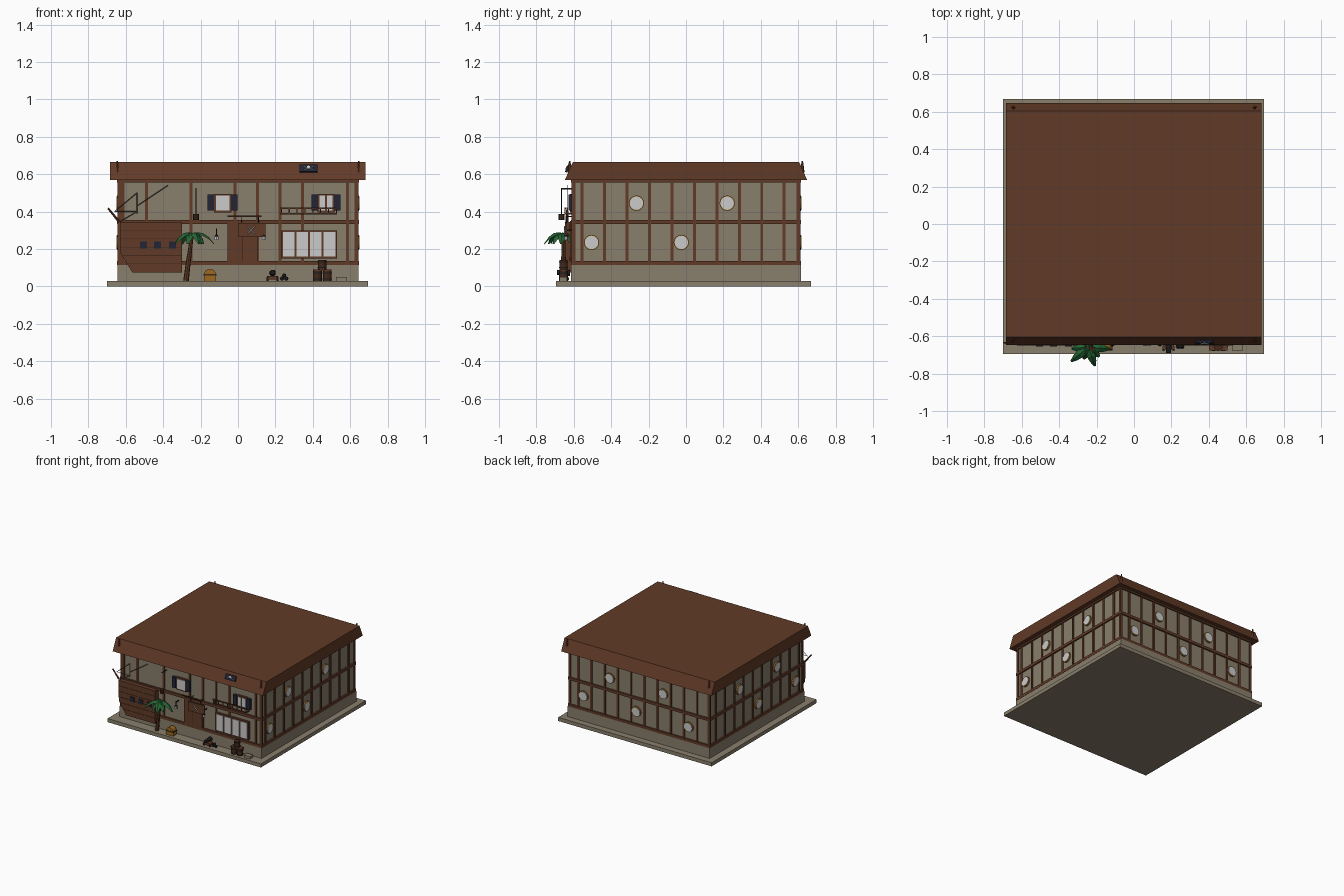
import bpy, bmesh, math
from mathutils import Matrix, Vector

cube = bpy.data.objects.get("Cube")
if cube:
    bpy.data.objects.remove(cube)


def material(name, r, g, b):
    m = bpy.data.materials.new(name)
    m.use_nodes = True
    m.diffuse_color = (r, g, b, 1)
    m.node_tree.nodes["Principled BSDF"].inputs["Base Color"].default_value = (r, g, b, 1)
    return m


WOOD = material("brown wood", .12, .043, .02)
DARKWOOD = material("dark wood", .055, .022, .012)
STONE = material("beige plaster", .25, .21, .15)
PANE = material("pale glass", .6, .6, .6)
NAVY = material("navy paint", .016, .018, .035)
GREEN = material("palm green", .018, .13, .035)
GOLD = material("gold", .32, .14, .015)
IRON = material("black iron", .012, .011, .011)


def add(name, bm, mat, matrix=Matrix()):
    bmesh.ops.recalc_face_normals(bm, faces=bm.faces)
    mesh = bpy.data.meshes.new(name)
    bm.to_mesh(mesh)
    bm.free()
    mesh.materials.append(mat)
    ob = bpy.data.objects.new(name, mesh)
    bpy.context.collection.objects.link(ob)
    ob.matrix_world = matrix
    return ob


def box(name, x0, x1, y0, y1, z0, z1, mat, matrix=Matrix()):
    bm = bmesh.new()
    bmesh.ops.create_cube(bm, size=1)
    for v in bm.verts:
        v.co = ((x0 + x1) / 2 + v.co.x * (x1 - x0), (y0 + y1) / 2 + v.co.y * (y1 - y0),
                (z0 + z1) / 2 + v.co.z * (z1 - z0))
    return add(name, bm, mat, matrix)


def rod(name, a, b, r, mat, r2=None, sides=8, matrix=Matrix()):
    a, b = Vector(a), Vector(b)
    bm = bmesh.new()
    bmesh.ops.create_cone(bm, cap_ends=True, segments=sides, radius1=r,
                          radius2=r if r2 is None else r2, depth=(b - a).length)
    turn = (b - a).to_track_quat('Z', 'Y').to_matrix().to_4x4()
    bmesh.ops.transform(bm, matrix=Matrix.Translation((a + b) / 2) @ turn, verts=bm.verts)
    return add(name, bm, mat, matrix)


def ball(name, x, y, z, r, mat):
    bm = bmesh.new()
    bmesh.ops.create_uvsphere(bm, u_segments=12, v_segments=8, radius=r)
    return add(name, bm, mat, Matrix.Translation((x, y, z)))


def plate(name, points, y0, y1, mat):
    bm = bmesh.new()
    face = bm.faces.new([bm.verts.new((x, y0, z)) for x, z in points])
    grown = bmesh.ops.extrude_face_region(bm, geom=[face])["geom"]
    bmesh.ops.translate(bm, vec=(0, y1 - y0, 0),
                        verts=[g for g in grown if isinstance(g, bmesh.types.BMVert)])
    return add(name, bm, mat)


# Ground slab, plinth and walls
box("ground_slab", -.70, .695, -.695, .667, 0, .03, STONE)
box("plinth", -.645, .645, -.615, .615, .03, .115, STONE)
box("walls", -.635, .635, -.603, .603, .115, .60, STONE)

# Roof with sloping front and back
bm = bmesh.new()
section = [(-.648, .568), (.648, .568), (.605, .664), (-.605, .664)]
end = bm.faces.new([bm.verts.new((-.685, y, z)) for y, z in section])
grown = bmesh.ops.extrude_face_region(bm, geom=[end])["geom"]
bmesh.ops.translate(bm, vec=(1.366, 0, 0), verts=[g for g in grown if isinstance(g, bmesh.types.BMVert)])
add("roof", bm, WOOD)
for sx in (-1, 1):
    for sy in (-1, 1):
        rod("roof_corner_hook", (sx * .645, sy * .622, .61), (sx * .645, sy * .622, .67), .012, WOOD, .004, 6)

# Timber framing, each wall drawn facing front and then turned
grid = [-.555 + .12 * i for i in range(10)]
front_grid = [-.615, -.49, -.25, -.015, .105, .225, .345, .585]
turns = {"front": 0, "right": 90, "back": 180, "left": 270}
for side, deg in turns.items():
    turn = Matrix.Rotation(math.radians(deg), 4, 'Z')
    wide = side in ("front", "back")
    half, out = (.64, .603) if wide else (.608, .635)
    for z, h in ((.125, .011), (.345, .011), (.563, .008)):
        box(side + "_rail", -half - .003, half + .003, -out - .012, -out, z - h, z + h, WOOD, turn)
    posts = front_grid if side == "front" else [-p if side == "left" else p for p in grid]
    for u in posts + [-half + .008, half - .008]:
        box(side + "_post", u - .008, u + .008, -out - .008, -out, .115, .57, WOOD, turn)
    # Round portholes alternate between the two floors
    if side != "front":
        spots = [(-.505, .235), (-.265, .445), (-.025, .235), (.22, .445)]
        if side == "back":
            spots.append((.45, .235))
        for u, z in spots:
            u = -u if side == "left" else u
            rod(side + "_porthole_rim", (u, -out, z), (u, -out - .011, z), .041, GOLD, sides=16, matrix=turn)
            rod(side + "_porthole_pane", (u, -out - .01, z), (u, -out - .014, z), .036, PANE,
                sides=16, matrix=turn)


# Front windows
def window(name, x0, x1, z0, z1, panes):
    box(name + "_frame", x0, x1, -.62, -.6, z0, z1, WOOD)
    step = (x1 - x0 - .01) / panes
    for i in range(panes):
        a = x0 + .005 + i * step
        box(name + "_pane", a + .005, a + step - .005, -.624, -.61, z0 + .01, z1 - .01, PANE)


window("upper_right_window", -.128, -.036, .395, .495, 1)
window("upper_left_window", .425, .515, .395, .495, 2)
window("shop_window", .23, .53, .15, .30, 4)
for x in (-.145, -.02, .41, .53):
    box("shutter", x - .017, x + .017, -.628, -.603, .405, .492, NAVY)

# Balcony rail over the shop window
for z in (.387, .418):
    box("balcony_rail", .225, .53, -.65, -.642, z - .004, z + .004, WOOD)
for i in range(8):
    x = .232 + i * .042
    box("balcony_baluster", x - .003, x + .003, -.649, -.643, .385, .42, WOOD)
for x in (.23, .525):
    box("balcony_bracket", x - .004, x + .004, -.65, -.6, .383, .391, WOOD)

# Door with hanging sign and crossed swords
box("door", -.055, .105, -.62, -.6, .13, .35, WOOD)
box("door_gap", .022, .026, -.622, -.61, .135, .335, DARKWOOD)
box("sign_beam", -.055, .125, -.645, -.637, .37, .378, DARKWOOD)
for x in (.02, .11):
    rod("sign_chain", (x, -.641, .34), (x, -.641, .375), .002, IRON, sides=4)
    rod("sign_bracket", (x, -.6, .374), (x, -.645, .374), .003, DARKWOOD, sides=4)
box("sign_board", 0, .147, -.648, -.636, .265, .34, WOOD)
for s in (-1, 1):
    rod("crossed_sword", (.07 - s * .02, -.65, .28), (.07 + s * .02, -.65, .322), .003, PANE, sides=4)

# Wall lamps
for x in (-.115, .138):
    box("lamp_arm", x - .003, x + .003, -.645, -.6, .297, .303, IRON)
    rod("lamp_rod", (x, -.642, .27), (x, -.642, .31), .003, IRON, sides=6)
    rod("lamp_glass", (x, -.642, .247), (x, -.642, .268), .011, PANE, sides=6)
    rod("lamp_cap", (x, -.642, .268), (x, -.642, .278), .013, IRON, .004, 6)

# Hanging lantern on a rope
rod("lantern_arm", (-.225, -.6, .522), (-.225, -.668, .522), .004, DARKWOOD, sides=6)
rod("lantern_rope", (-.225, -.665, .385), (-.225, -.665, .522), .002, IRON, sides=4)
rod("lantern", (-.225, -.665, .355), (-.225, -.665, .387), .016, DARKWOOD)

# Half ship against the wall
plate("ship_hull", [(-.632, .345), (-.63, .18), (-.565, .075), (-.30, .075), (-.30, .345)], -.60, -.648, WOOD)
for i in range(1, 6):
    z = .075 + i * .045
    x0 = -.625 if z > .19 else -.565 - (z - .075) * .55
    box("hull_seam", x0, -.302, -.65, -.64, z - .0015, z + .0015, DARKWOOD)
for x in (-.505, -.43, -.35):
    box("gun_port", x - .018, x + .018, -.654, -.64, .203, .24, NAVY)
rod("bowsprit", (-.635, -.635, .345), (-.695, -.635, .418), .007, WOOD, .005)
rigging = [((-.66, .40), (-.54, .40)), ((-.54, .39), (-.54, .50)), ((-.66, .40), (-.54, .50)),
           ((-.54, .43), (-.375, .54)), ((-.63, .347), (-.54, .40))]
for (xa, za), (xb, zb) in rigging:
    rod("rigging", (xa, -.632, za), (xb, -.632, zb), .0022, STONE, sides=4)

# Palm tree with folded, drooping fronds
rod("palm_trunk", (-.278, -.655, .03), (-.262, -.655, .16), .015, WOOD, .012)
rod("palm_trunk_top", (-.262, -.655, .155), (-.245, -.655, .28), .012, WOOD, .009)
fronds = [(220, .12), (290, .108), (355, .118), (185, .09), (140, .07), (40, .065), (250, .07), (320, .08)]
for deg, length in fronds:
    a = math.radians(deg)
    along, across = Vector((math.cos(a), math.sin(a), 0)), Vector((-math.sin(a), math.cos(a), 0))
    bm = bmesh.new()
    rows = []
    for i in range(5):
        t = i / 4
        spine = Vector((-.245, -.658, .278)) + along * length * t + Vector((0, 0, .075 * t - .125 * t * t))
        w = .003 + .02 * math.sin(math.pi * min(1, t * .85 + .12))
        drop = Vector((0, 0, -w * .6))
        rows.append([bm.verts.new(p) for p in (spine + across * w + drop, spine, spine - across * w + drop)])
    for lower, upper in zip(rows, rows[1:]):
        for j in (0, 1):
            bm.faces.new((lower[j], lower[j + 1], upper[j + 1], upper[j]))
    add("palm_frond", bm, GREEN)

# Domed treasure chest
rod("chest_body", (-.15, -.63, .062), (-.15, -.672, .062), .032, GOLD, sides=16)
box("chest_base", -.182, -.118, -.672, -.63, .03, .062, GOLD)
box("chest_band", -.184, -.116, -.675, -.628, .058, .066, DARKWOOD)

# Cannon on its carriage, with spare shot
box("cannon_carriage", .155, .215, -.67, -.63, .036, .056, WOOD)
rod("cannon_barrel", (.185, -.62, .072), (.185, -.69, .075), .017, IRON, .013, 12)
for x in (.158, .212):
    for y in (-.665, -.635):
        rod("carriage_wheel", (x - .005, y, .04), (x + .005, y, .04), .011, DARKWOOD)
for x, z in ((.235, .042), (.258, .042), (.247, .058)):
    ball("cannon_shot", x, -.655, z, .011, IRON)


# Stacked barrels and a crate
def barrel(x, z0, h, r):
    bm = bmesh.new()
    bmesh.ops.create_cone(bm, cap_ends=True, segments=12, radius1=r, radius2=r, depth=h)
    add("barrel", bm, DARKWOOD, Matrix.Translation((x, -.655, z0 + h / 2)))
    for t in (.2, .8):
        z = z0 + h * t
        rod("barrel_hoop", (x, -.655, z - .003), (x, -.655, z + .003), r + .002, IRON, sides=12)


barrel(.425, .03, .052, .023)
barrel(.477, .03, .052, .023)
barrel(.45, .09, .05, .022)
box("barrel_board", .402, .50, -.675, -.635, .082, .09, WOOD)
box("crate", .525, .582, -.675, -.635, .03, .05, STONE)

# Flag with bones on the sloping roof front
lean = Matrix.Translation((.377, -.631, .629)) @ Matrix.Rotation(-math.atan2(.043, .096), 4, 'X')
box("flag", -.047, .047, -.008, .003, -.021, .021, NAVY, lean)
for s in (-1, 1):
    rod("flag_bone", (-.025, -.009, -s * .01), (.025, -.009, s * .01), .0025, PANE, sides=4, matrix=lean)
rod("flag_skull", (0, -.007, .004), (0, -.012, .004), .009, PANE, sides=10, matrix=lean)
